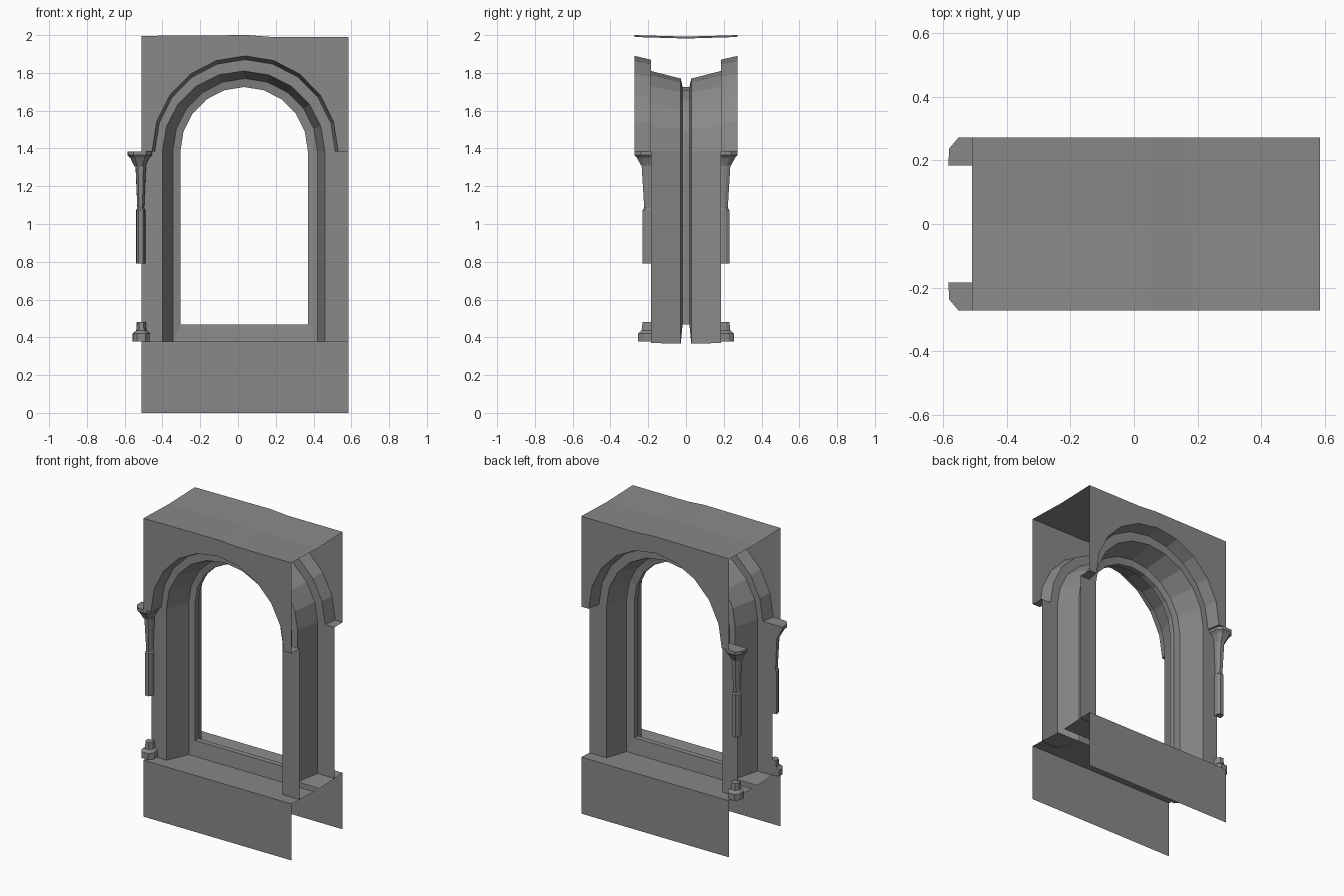
import bpy, bmesh, math
from mathutils import Vector

cube = bpy.data.objects.get("Cube")
if cube:
    bpy.data.objects.remove(cube)

stone = bpy.data.materials.new("grey_stone")
stone.use_nodes = True
grey = (0.25, 0.25, 0.25, 1)
stone.diffuse_color = grey
stone.node_tree.nodes["Principled BSDF"].inputs["Base Color"].default_value = grey

X0, X1 = -0.51, 0.585                       # ends of the wall module
FACE, JAMB, INNER, FRAME = -0.272, -0.185, -0.028, -0.018   # depths
LEDGE, SPRING = 0.378, 1.385                # heights
VIEWPOINT = Vector((0.04, -1.2, 1.1))       # surfaces face towards this


def arch(left, right, apex, base=None, steps=10):
    """Arch outline from left to right, as (x, z) pairs."""
    cx, rx = (left + right) / 2, (right - left) / 2
    pts = []
    for i in range(steps + 1):
        a = math.pi * (1 - i / steps)
        pts.append((cx + rx * math.cos(a), SPRING + (apex - SPRING) * math.sin(a)))
    if base is not None:
        pts = [(left, base)] + pts + [(right, base)]
    return pts


def at(pts, y):
    return [(x, y, z) for x, z in pts]


def finish(name, bm, facing=None):
    """Make the object and mirror it from the front to the back."""
    bmesh.ops.remove_doubles(bm, verts=bm.verts, dist=0.0001)
    if facing is None:
        bmesh.ops.recalc_face_normals(bm, faces=bm.faces)
    else:
        for f in bm.faces:
            f.normal_update()
            if f.normal.dot(facing - f.calc_center_median()) < 0:
                f.normal_flip()
    mesh = bpy.data.meshes.new(name)
    bm.to_mesh(mesh)
    bm.free()
    mesh.materials.append(stone)
    obj = bpy.data.objects.new(name, mesh)
    bpy.context.collection.objects.link(obj)
    mirror = obj.modifiers.new("front_and_back", 'MIRROR')
    mirror.use_axis = (False, True, False)
    mirror.use_clip = True


def sheet(name, outline, facing=VIEWPOINT):
    bm = bmesh.new()
    bm.faces.new([bm.verts.new(p) for p in outline])
    finish(name, bm, facing)


def loft(name, rings, closed=False, capped=False, facing=VIEWPOINT):
    bm = bmesh.new()
    rows = [[bm.verts.new(p) for p in ring] for ring in rings]
    n = len(rows[0])
    for a, b in zip(rows, rows[1:]):
        for i in range(n if closed else n - 1):
            j = (i + 1) % n
            bm.faces.new((a[i], a[j], b[j], b[i]))
    if capped:
        bm.faces.new(rows[0])
        bm.faces.new(rows[-1])
    finish(name, bm, facing)


# Arch outlines, from the outside in
outer = arch(-0.455, 0.53, 1.89)
outer_back = arch(-0.44, 0.515, 1.87)
reveal = arch(-0.40, 0.46, 1.81, 0.37)
reveal_back = arch(-0.345, 0.42, 1.77, 0.366)
opening = arch(-0.305, 0.37, 1.725, 0.467)
top_edge = [(X1, 1.99), (0.18, 1.99), (0.05, 2.0), (X0, 1.996)]

# Upper wall with its arched cut, and the underside of that cut
ends = lambda pts: [(X0, SPRING)] + pts + [(X1, SPRING)]
sheet("upper_wall", at(ends(outer) + top_edge, FACE))
loft("outer_arch_band", [at(ends(outer), FACE), at(ends(outer_back), JAMB)])

# Recessed jambs and arch ring, splayed reveal
jamb_edge = [(X0, 0.37)] + ends(outer_back) + [(X1, 0.37)]
sheet("jamb_wall", at(jamb_edge + reveal[::-1], JAMB))
loft("window_reveal", [at(reveal, JAMB), at(reveal_back, INNER)])

# Window frame with its bottom bar
loft("window_frame", [at(reveal_back, INNER), at(opening, FRAME), at(opening, 0)],
     closed=True)

# Base wall, ledge and top
loft("base_wall", [[(X0, y, z), (X1, y, z)] for y, z in
                   ((FACE, 0), (FACE, LEDGE), (INNER, 0.366))])
loft("top_slab", [at(top_edge, FACE), at([(x, z - 0.008) for x, z in top_edge], 0)],
     facing=Vector((0, 0, 9)))


def half_column(name, x, sections):
    """Half round column against the jamb: (height, half width, depth)."""
    rings = []
    for z, w, d in sections:
        ring = [(x + w * c, JAMB - d * s, z) for c, s in
                ((1, 0), (0.95, 0.6), (0.5, 1), (-0.5, 1), (-0.95, 0.6), (-1, 0))]
        rings.append(ring)
    loft(name, rings, closed=True, capped=True, facing=None)


# Half columns at the right edge
half_column("column_capital", -0.52, [(1.305, 0.028, 0.05), (1.35, 0.05, 0.075),
                                      (1.365, 0.065, 0.088), (1.385, 0.065, 0.088)])
half_column("column_upper_shaft", -0.515, [(1.08, 0.018, 0.036), (1.31, 0.028, 0.05)])
half_column("column_lower_shaft", -0.515, [(0.79, 0.024, 0.044), (1.075, 0.024, 0.044),
                                           (1.085, 0.018, 0.036)])
half_column("column_base", -0.512, [(0.378, 0.047, 0.068), (0.42, 0.047, 0.068),
                                    (0.436, 0.027, 0.05), (0.48, 0.024, 0.045)])
